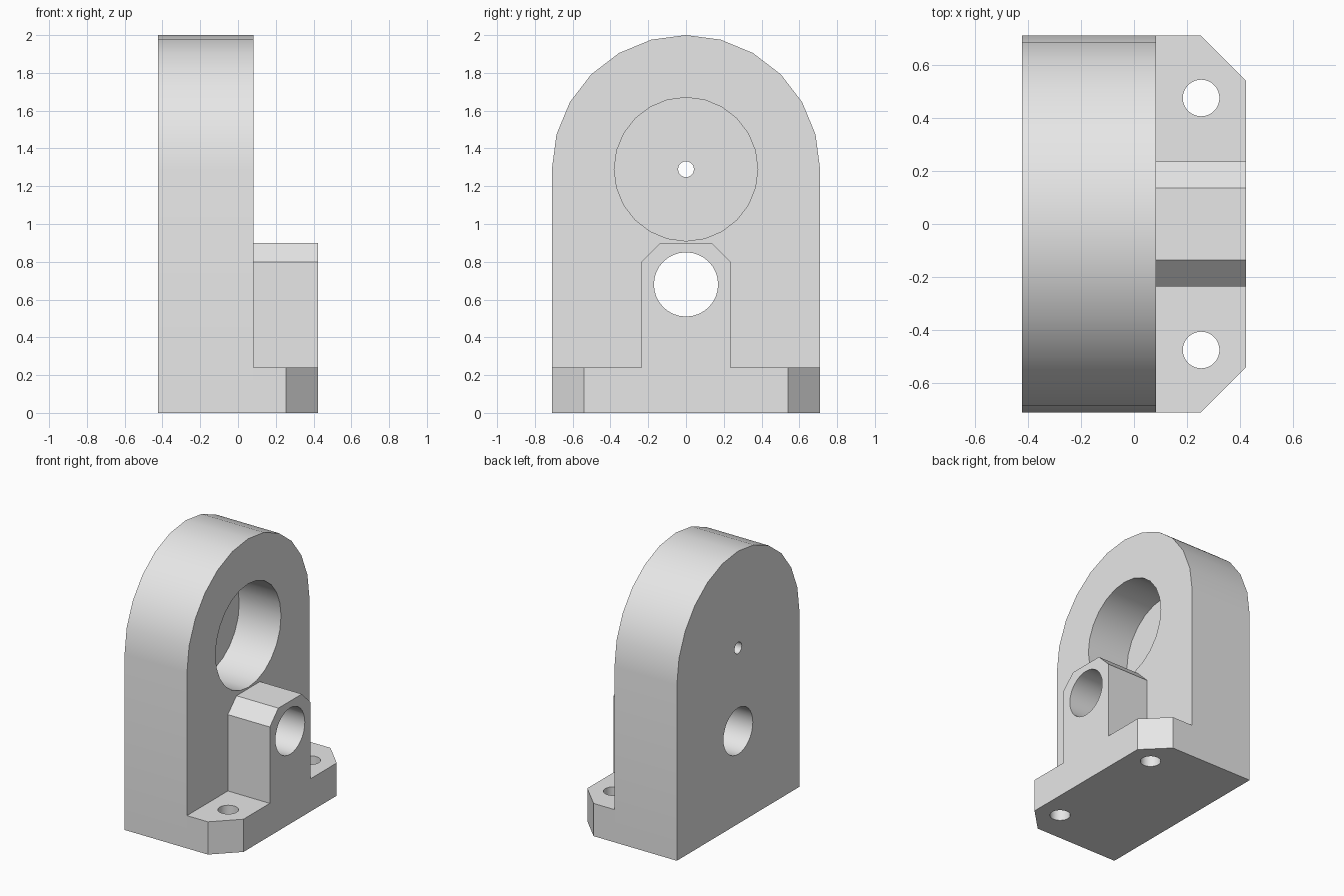
import bpy, bmesh
from math import sin, cos, pi, radians
from mathutils import Vector

cube = bpy.data.objects.get("Cube")
if cube:
    bpy.data.objects.remove(cube, do_unlink=True)

grey = bpy.data.materials.new("plain_grey")
grey.use_nodes = True
colour = (0.8, 0.8, 0.8, 1)
grey.diffuse_color = colour
grey.node_tree.nodes["Principled BSDF"].inputs["Base Color"].default_value = colour

BACK, FACE, FRONT = -0.423, 0.083, 0.423   # main planes along x
HALF, AXIS = 0.71, 1.29                    # half width, height of the arch centre
FLOOR = -0.256                             # bottom of the round recess


def prism(name, points, start, end, axis):
    """Extrude a closed profile along x (points are y, z) or z (points are x, y)."""
    bm = bmesh.new()
    place = (lambda a, b: (start, a, b)) if axis == "x" else (lambda a, b: (a, b, start))
    face = bm.faces.new([bm.verts.new(place(a, b)) for a, b in points])
    move = Vector((1, 0, 0) if axis == "x" else (0, 0, 1)) * (end - start)
    top = bmesh.ops.extrude_face_region(bm, geom=[face])["geom"]
    bmesh.ops.translate(bm, vec=move, verts=[v for v in top if isinstance(v, bmesh.types.BMVert)])
    bmesh.ops.recalc_face_normals(bm, faces=bm.faces)
    mesh = bpy.data.meshes.new(name)
    bm.to_mesh(mesh)
    bm.free()
    mesh.materials.append(grey)
    obj = bpy.data.objects.new(name, mesh)
    bpy.context.collection.objects.link(obj)
    return obj


def circle(a, b, radius, sides):
    return [(a + radius * sin(2 * pi * i / sides), b + radius * cos(2 * pi * i / sides))
            for i in range(sides)]


def combine(target, tool, operation):
    """Apply a boolean and remove the tool object."""
    tool.hide_render = True
    mod = target.modifiers.new(operation.lower(), "BOOLEAN")
    mod.operation, mod.solver, mod.object = operation, "EXACT", tool
    bpy.context.view_layer.objects.active = target
    bpy.ops.object.modifier_apply(modifier=mod.name)
    bpy.data.objects.remove(tool, do_unlink=True)


# Upright plate with a rounded top
arch = [(HALF * cos(pi * i / 12), AXIS + HALF * sin(pi * i / 12)) for i in range(13)]
bracket = prism("bearing_bracket", [(-HALF, 0), (HALF, 0)] + arch, BACK, FACE, "x")

# Foot with clipped corners
clip = 0.17
foot = prism("foot", [(FACE, -HALF), (FRONT - clip, -HALF), (FRONT, -HALF + clip),
                      (FRONT, HALF - clip), (FRONT - clip, HALF), (FACE, HALF)], 0, 0.24, "z")
combine(bracket, foot, "UNION")

# Chamfered boss standing on the foot
w, h, c = 0.236, 0.9, 0.1
boss = prism("boss", [(-w, 0.24), (w, 0.24), (w, h - c), (w - c, h), (c - w, h), (-w, h - c)],
             FACE, FRONT, "x")
combine(bracket, boss, "UNION")

# Round recess, pin hole, shaft hole and bolt holes
cutters = [
    prism("recess_cutter", circle(0, AXIS, 0.38, 24), FLOOR, 0.6, "x"),
    prism("pin_hole_cutter", circle(0, AXIS, 0.042, 24), -0.6, 0, "x"),
    prism("shaft_hole_cutter", circle(0, 0.68, 0.17, 32), -0.6, 0.6, "x"),
]
cutters += [prism("bolt_hole_cutter", circle(0.253, y, 0.069, 32), -0.1, 0.4, "z")
            for y in (-0.475, 0.475)]
for cutter in cutters:
    combine(bracket, cutter, "DIFFERENCE")

# Smooth curved walls, crisp corners
bpy.ops.object.select_all(action="DESELECT")
bracket.select_set(True)
bpy.context.view_layer.objects.active = bracket
bpy.ops.object.shade_smooth_by_angle(angle=radians(30))
